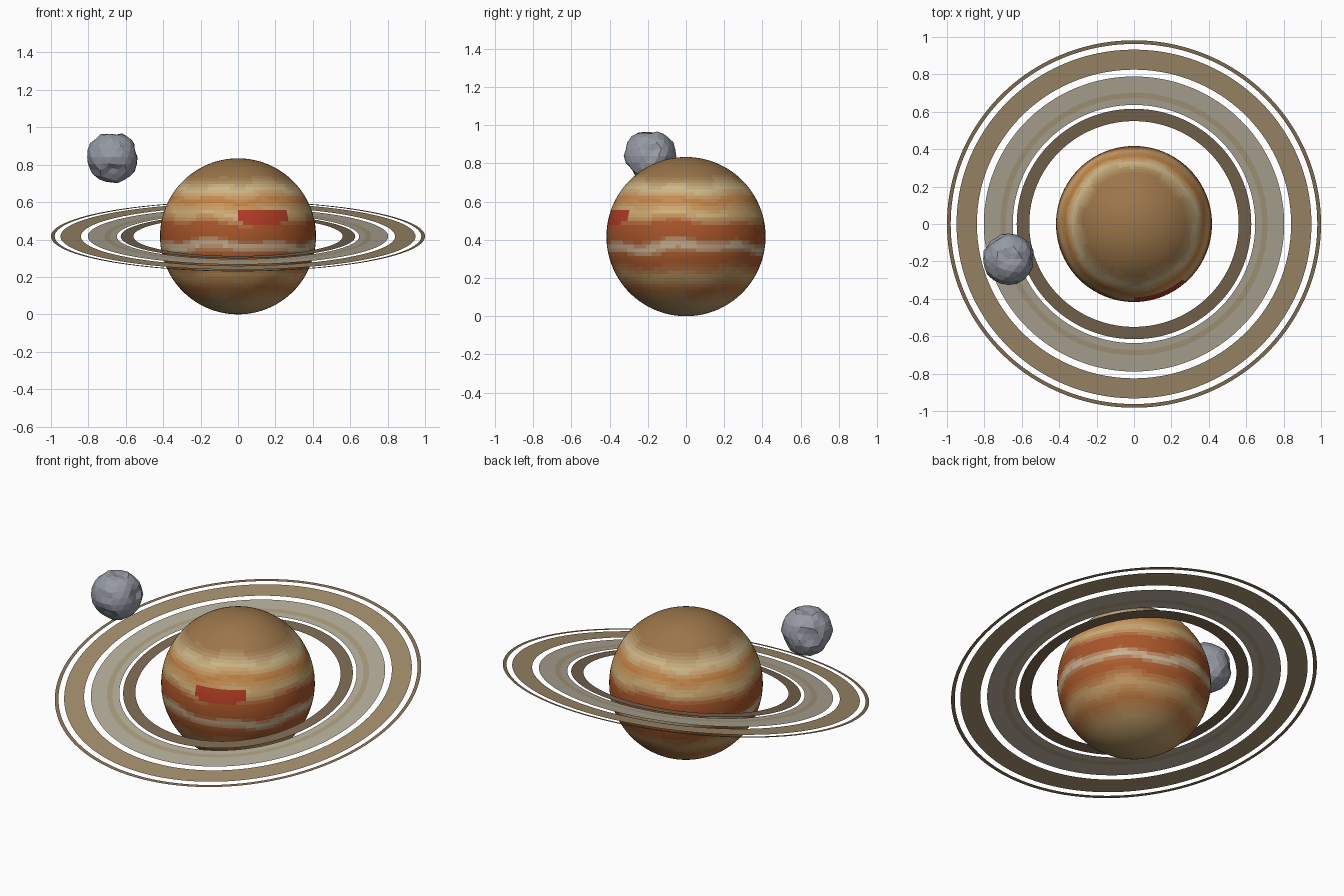
import bpy, bmesh, math, random
from mathutils import Vector

if "Cube" in bpy.data.objects:
    bpy.data.objects.remove(bpy.data.objects["Cube"])

R = 0.417
CENTRE = Vector((0, 0, R))
TILT = math.radians(10.8)


def material(name, rgb):
    m = bpy.data.materials.new(name)
    m.diffuse_color = [(c / 255) ** 2.2 for c in rgb] + [1]
    m.use_nodes = True
    m.node_tree.nodes["Principled BSDF"].inputs["Base Color"].default_value = m.diffuse_color
    return m


def make_object(name, bm, mats, loc):
    me = bpy.data.meshes.new(name)
    bm.to_mesh(me)
    bm.free()
    for m in mats:
        me.materials.append(m)
    ob = bpy.data.objects.new(name, me)
    ob.location = loc
    bpy.context.collection.objects.link(ob)
    return ob


# Planet: smooth sphere, cloud bands given as (height, colour) stops
STOPS = [(-1.0, (180, 148, 100)), (-.84, (185, 152, 102)), (-.67, (176, 112, 62)),
         (-.5, (196, 158, 104)), (-.33, (168, 90, 48)), (-.24, (168, 90, 48)),
         (-.13, (202, 188, 158)), (-.03, (165, 86, 46)), (.14, (168, 86, 46)),
         (.29, (206, 178, 124)), (.46, (194, 126, 66)), (.6, (208, 188, 142)),
         (.76, (154, 117, 76)), (1.0, (154, 117, 76))]
LEVELS = 64


def band_colour(s):
    for (a, ca), (b, cb) in zip(STOPS, STOPS[1:]):
        if s <= b:
            t = (s - a) / (b - a)
            return [p + (q - p) * t for p, q in zip(ca, cb)]
    return STOPS[-1][1]


mats = [material(f"cloud_{i}", band_colour(-1 + 2 * (i + .5) / LEVELS)) for i in range(LEVELS)]
mats.append(material("storm_red", (176, 62, 42)))

bm = bmesh.new()
bmesh.ops.create_uvsphere(bm, u_segments=96, v_segments=64, radius=R)
for f in bm.faces:
    f.smooth = True
    d = f.calc_center_median().normalized()
    lon = math.atan2(d.x, -d.y)
    # stepped shift of the bands around the planet
    wave = math.sin(3 * lon + 5 * d.z) + math.sin(7 * lon + 1)
    s = d.z + .022 * round(wave) * (1 - d.z ** 2)
    f.material_index = max(0, min(LEVELS - 1, int((s + 1) / 2 * LEVELS)))
    if ((lon - .34) / .36) ** 4 + ((d.z - .26) / .1) ** 4 < 1:
        f.material_index = LEVELS
make_object("planet", bm, mats, CENTRE)

# Rings: paper-thin flat bands, tilted so the front dips
tan, grey = material("ring_tan", (160, 140, 108)), material("ring_grey", (178, 170, 152))
buff, brown = material("ring_buff", (168, 154, 124)), material("ring_brown", (122, 104, 82))
dust = material("ring_dust", (135, 115, 90))


def ring(name, radii, colours, n=160):
    bm = bmesh.new()
    loops = [[bm.verts.new((r * math.cos(2 * math.pi * i / n), r * math.sin(2 * math.pi * i / n), 0))
              for i in range(n)] for r in radii]
    for k, (a, b) in enumerate(zip(loops, loops[1:])):
        for i in range(n):
            j = (i + 1) % n
            bm.faces.new((a[i], b[i], b[j], a[j])).material_index = k
    make_object(name, bm, colours, CENTRE).rotation_euler.x = TILT


ring("inner_ring", (.56, .627), [brown])
ring("main_ring", (.648, .685, .715, .803), [grey, buff, grey])
ring("outer_ring", (.84, .949), [tan])
ring("edge_ring", (.98, 1.0), [dust])

# Moon: faceted rock with dented craters
random.seed(4)
CRATERS = [(Vector(c).normalized(), w, depth) for c, w, depth in (
    ((0, 0, 1), .42, .16), ((1, 0, .2), .38, .14), ((0, -.8, -.55), .4, .16),
    ((-.6, .7, .1), .4, .13), ((.5, .75, -.35), .38, .13), ((-.8, -.3, -.5), .3, .1))]
bm = bmesh.new()
bmesh.ops.create_icosphere(bm, subdivisions=3, radius=1)
for v in bm.verts:
    d = v.co.normalized()
    r = 1 + random.uniform(-.035, .025)
    for c, w, depth in CRATERS:
        a = d.angle(c)
        if a < w:
            r -= depth * (1 - (a / w) ** 2)
    v.co = d * r * .139
make_object("moon", bm, [material("rock", (148, 152, 162))], (-.67, -.187, .84))
